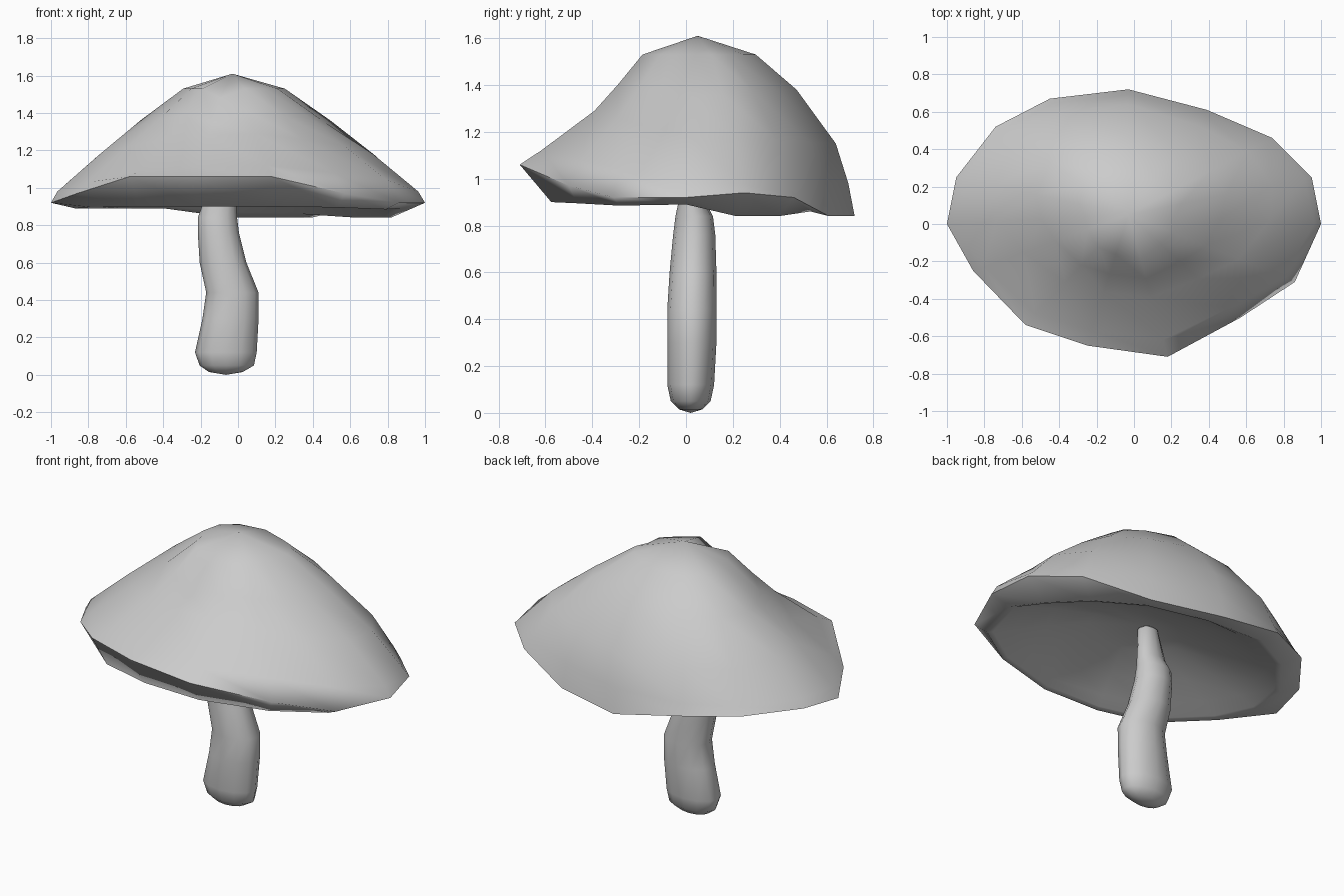
import bpy, bmesh, math
from mathutils import Vector

if "Cube" in bpy.data.objects:
    bpy.data.objects.remove(bpy.data.objects["Cube"])


def loft(name, rings, start, end, angle):
    """Skin a stack of equal-sized rings and close both ends to a point."""
    bm = bmesh.new()
    vs = [[bm.verts.new(p) for p in r] for r in rings]
    n = len(vs[0])
    a, b = bm.verts.new(start), bm.verts.new(end)
    for i in range(n):
        j = (i + 1) % n
        for lo, hi in zip(vs, vs[1:]):
            bm.faces.new((lo[i], lo[j], hi[j], hi[i]))
        bm.faces.new((a, vs[0][j], vs[0][i]))
        bm.faces.new((b, vs[-1][i], vs[-1][j]))
    bmesh.ops.recalc_face_normals(bm, faces=bm.faces)
    me = bpy.data.meshes.new(name)
    bm.to_mesh(me)
    bm.free()
    ob = bpy.data.objects.new(name, me)
    bpy.context.collection.objects.link(ob)
    bpy.ops.object.select_all(action='DESELECT')
    ob.select_set(True)
    bpy.context.view_layer.objects.active = ob
    bpy.ops.object.shade_smooth_by_angle(angle=math.radians(angle))
    return ob


# Cap rim: x, y, z, then scale and height of the turned-under lip below it
rim = [(1, 0, .92, .87, .89), (.95, .25, .94, .86, .84), (.74, .46, .92, .86, .84),
       (.39, .61, .84, .87, .86), (-.03, .72, .84, .86, .86), (-.45, .67, .92, .88, .89),
       (-.74, .52, .94, .88, .89), (-.95, .25, .94, .88, .89), (-1, 0, .92, .87, .89),
       (-.86, -.25, .97, .90, .895), (-.58, -.54, 1.06, .90, .90), (-.25, -.65, 1.06, .87, .90),
       (.18, -.71, 1.06, .81, .90), (.57, -.50, .97, .93, .895), (.86, -.31, .92, .92, .885)]
peak = Vector((-.03, .05, 1.61))


def mix(front, side, back, y):
    w = max(-1, min(1, y / .7))
    return side + (back - side) * w if w > 0 else side + (side - front) * w


# Upper surface, each level: (reach, height) as front, side, back values
levels = [((.31, .24, .37), (1.53, 1.53, 1.53)),
          ((.45, .48, .63), (1.40, 1.35, 1.38)),
          ((.58, .73, .88), (1.29, 1.18, 1.15)),
          ((.88, .965, .96), (1.12, .98, .98))]
cap = []
for k, (reach, height) in enumerate(levels):
    ring = []
    for i, (x, y, z, *_) in enumerate(rim):
        t = mix(*reach, y)
        dent = .05 if i == 11 and k < 2 else 0      # small valley near the peak
        ring.append((peak.x + (x - peak.x) * t, peak.y + (y - peak.y) * t,
                     max(mix(*height, y), z + .03) - dent))
    cap.append(ring)
cap.append([r[:3] for r in rim])

# Turned-under lip and shallow hollow underside
cap.append([(x * s, y * s, h) for x, y, z, s, h in rim])
cap.append([(x * s * .96, y * s * .96, h + .01) for x, y, z, s, h in rim])
for s, h in ((.74, .93), (.55, .99), (.28, 1.06)):
    cap.append([(r[0] * s, r[1] * s, h + (r[4] - .88) * s) for r in rim])
loft("mushroom_cap", cap, peak, (-.05, .03, 1.10), 80)

# Stem: bent column of oval sections (x centre, y centre, z, x radius, y radius)
sections = [(-.065, .02, .015, .09, .05), (-.06, .02, .05, .145, .085),
            (-.065, .02, .12, .165, .10), (-.04, .025, .30, .15, .105),
            (-.03, .025, .44, .14, .105), (-.08, .03, .60, .125, .10),
            (-.105, .035, .76, .11, .09), (-.11, .035, .84, .105, .08),
            (-.10, .025, .91, .09, .055), (-.08, .02, 1.08, .06, .05)]
N = 12
stem = [[(cx + rx * math.cos(2 * math.pi * i / N), cy + ry * math.sin(2 * math.pi * i / N), z)
         for i in range(N)] for cx, cy, z, rx, ry in sections]
loft("stem", stem, (-.065, .02, 0), (-.08, .02, 1.12), 60)
